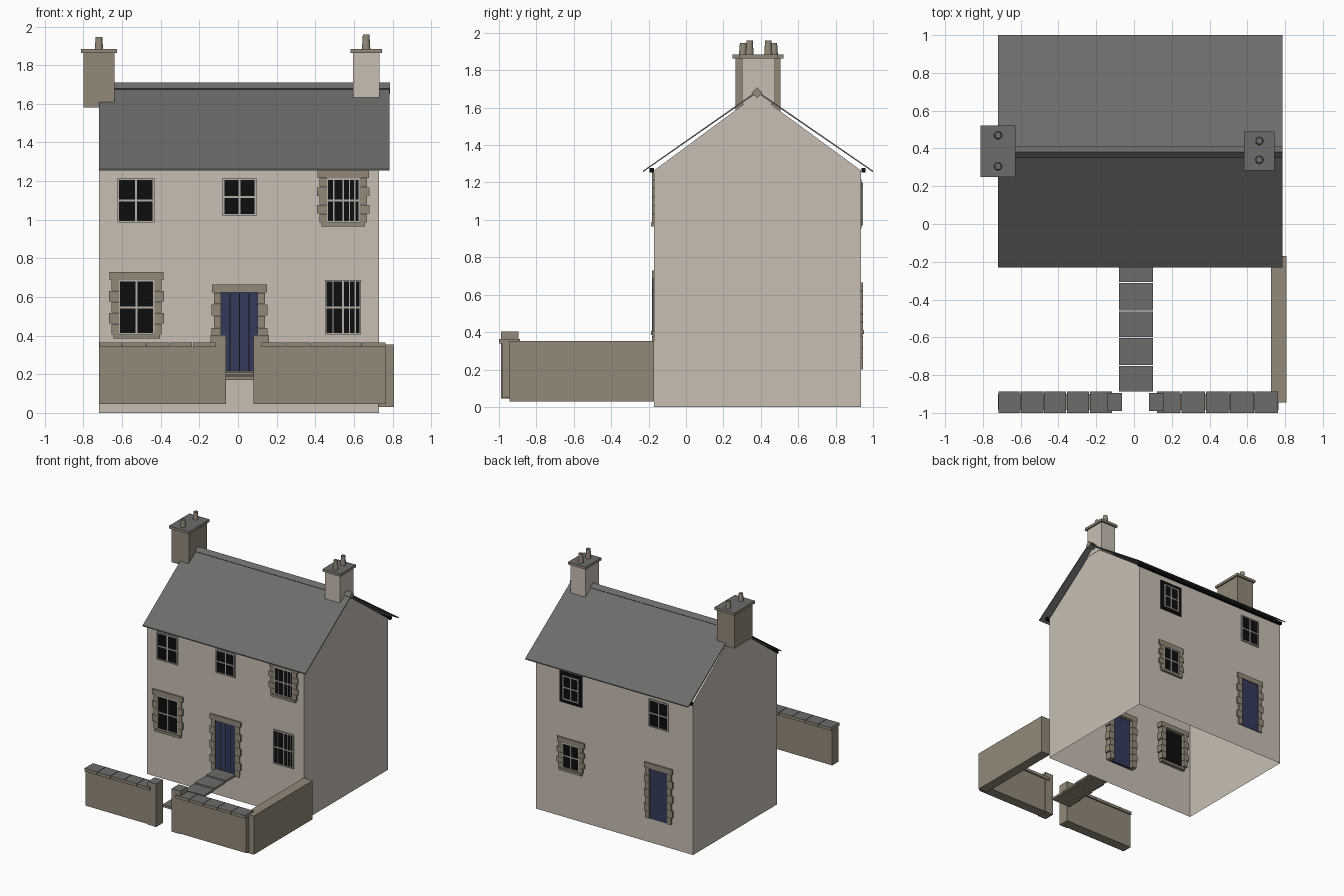
import bpy
import bmesh

old = bpy.data.objects.get("Cube")
if old:
    bpy.data.objects.remove(old, do_unlink=True)


def material(name, r, g, b):
    m = bpy.data.materials.new(name)
    m.use_nodes = True
    m.diffuse_color = (r, g, b, 1)
    bsdf = next(n for n in m.node_tree.nodes if n.type == "BSDF_PRINCIPLED")
    bsdf.inputs["Base Color"].default_value = (r, g, b, 1)
    bsdf.inputs["Roughness"].default_value = 0.9
    return m


RENDER = material("cream_render", 0.58, 0.52, 0.455)
STONE = material("brown_stone", 0.29, 0.25, 0.19)
SLATE = material("grey_slate", 0.15, 0.15, 0.147)
BLUE = material("navy_door_paint", 0.036, 0.044, 0.105)
BLACK = material("black_glass", 0.004, 0.004, 0.004)
FRAME = material("pale_frame_paint", 0.46, 0.43, 0.39)


def finish(name, bm, mat, top=None):
    """Make an object; faces that point up may take a second material."""
    bmesh.ops.recalc_face_normals(bm, faces=bm.faces)
    me = bpy.data.meshes.new(name)
    me.materials.append(mat)
    if top:
        me.materials.append(top)
        bm.normal_update()
        for f in bm.faces:
            f.material_index = int(f.normal.z > 0.7)
    bm.to_mesh(me)
    bm.free()
    ob = bpy.data.objects.new(name, me)
    bpy.context.scene.collection.objects.link(ob)
    return ob


def add_box(bm, x0, x1, y0, y1, z0, z1):
    verts = bmesh.ops.create_cube(bm, size=1)["verts"]
    for v in verts:
        v.co.x = x1 if v.co.x > 0 else x0
        v.co.y = y1 if v.co.y > 0 else y0
        v.co.z = z1 if v.co.z > 0 else z0


def boxes(name, items, mat, top=None):
    bm = bmesh.new()
    for b in items:
        add_box(bm, *b)
    return finish(name, bm, mat, top)


def prism(name, profile, x0, x1, mat, open_bottom=False):
    """Extrude a (y, z) profile along x."""
    bm = bmesh.new()
    a = [bm.verts.new((x0, y, z)) for y, z in profile]
    b = [bm.verts.new((x1, y, z)) for y, z in profile]
    bm.faces.new(a)
    bm.faces.new(b)
    for i in range(1 if open_bottom else 0, len(a)):
        j = (i + 1) % len(a)
        bm.faces.new((a[i], a[j], b[j], b[i]))
    return finish(name, bm, mat)


# House shell, open underneath
FRONT, BACK, MID = -0.17, 0.935, 0.38
LEFT_X, RIGHT_X = -0.72, 0.73
prism("house_walls", [(FRONT, 0), (BACK, 0), (BACK, 1.265), (MID, 1.672), (FRONT, 1.265)],
      LEFT_X, RIGHT_X, RENDER, open_bottom=True)

# Roof sheet, ridge and gutters
prism("roof", [(-0.23, 1.255), (MID, 1.68), (1.0, 1.255), (1.0, 1.263), (MID, 1.69), (-0.23, 1.263)],
      LEFT_X, 0.785, SLATE)
prism("ridge_cap", [(MID - 0.03, 1.68), (MID, 1.652), (MID + 0.03, 1.68), (MID, 1.71)],
      LEFT_X + 0.01, 0.785, SLATE)
prism("ridge_end", [(MID - 0.03, 1.68), (MID, 1.652), (MID + 0.03, 1.68), (MID, 1.71)],
      0.785, 0.787, STONE)
for name, y in (("front_gutter", FRONT - 0.013), ("back_gutter", BACK + 0.013)):
    boxes(name, [(LEFT_X, 0.75, y - 0.011, y + 0.011, 1.254, 1.277)], BLACK)


# Chimneys with caps and pots
def chimney(name, x0, x1, y0, y1, z0, mat, pots, pot_top):
    boxes(name + "_stack", [(x0, x1, y0, y1, z0, 1.866)], mat)
    boxes(name + "_cap", [(x0 - 0.013, x1 + 0.013, y0 - 0.016, y1 + 0.016, 1.864, 1.885)],
          STONE, SLATE)
    for i, y in enumerate(pots):
        bm = bmesh.new()
        bmesh.ops.create_cone(bm, cap_ends=True, segments=16, radius1=0.022, radius2=0.017,
                              depth=pot_top - 1.88)
        for v in bm.verts:
            v.co.x += (x0 + x1) / 2
            v.co.y += y
            v.co.z += (pot_top + 1.88) / 2
        ob = finish(f"{name}_pot_{i + 1}", bm, STONE, SLATE)
        for p in ob.data.polygons:
            p.use_smooth = len(p.vertices) == 4


chimney("right_chimney", -0.8, -0.64, 0.265, 0.505, 1.58, STONE, (0.305, 0.47), 1.945)
chimney("left_chimney", 0.595, 0.732, 0.3, 0.475, 1.62, RENDER, (0.34, 0.44), 1.96)


# Openings: each box is placed by its reach outside and inside the wall
def on_wall(back, x0, x1, z0, z1, out, inside):
    if back:
        return (x0, x1, BACK - inside, BACK + out, z0, z1)
    return (x0, x1, FRONT - out, FRONT + inside, z0, z1)


def surround(name, back, x0, x1, z0, z1, rows):
    """Lintel over alternating long and short side blocks."""
    items = [on_wall(back, x0 - 0.045, x1 + 0.045, z1, z1 + 0.042, 0.012, 0.05)]
    h = (z1 - z0) / rows
    for i in range(rows):
        w = 0.047 if i % 2 else 0.034
        a, b = z0 + i * h + 0.001, z0 + (i + 1) * h - 0.001
        items.append(on_wall(back, x0 - w, x0 + 0.003, a, b, 0.012, 0.05))
        items.append(on_wall(back, x1 - 0.003, x1 + w, a, b, 0.012, 0.05))
    boxes(name + "_stone_surround", items, STONE)


def window(name, back, x0, x1, z0, z1, stone=False, sill=False, extra=(), rim=FRAME):
    boxes(name + "_glass", [on_wall(back, x0, x1, z0, z1, 0.003, 0.02)], BLACK)
    t, out = 0.009, 0.01
    cx, cz = (x0 + x1) / 2, (z0 + z1) / 2
    boxes(name + "_frame", [
        on_wall(back, x0, x0 + t, z0, z1, out, 0), on_wall(back, x1 - t, x1, z0, z1, out, 0),
        on_wall(back, x0, x1, z0, z0 + t, out, 0), on_wall(back, x0, x1, z1 - t, z1, out, 0),
    ], rim)
    bars = [on_wall(back, cx - 0.005, cx + 0.005, z0, z1, 0.008, 0),
            on_wall(back, x0, x1, cz - 0.005, cz + 0.005, 0.008, 0)]
    for f in extra:
        x = x0 + f * (x1 - x0)
        bars.append(on_wall(back, x - 0.003, x + 0.003, z0, z1, 0.006, 0))
    boxes(name + "_bars", bars, FRAME)
    if stone:
        surround(name, back, x0, x1, z0, z1, 5)
    if sill:
        boxes(name + "_sill", [on_wall(back, x0 - 0.025, x1 + 0.025, z0 - 0.02, z0, 0.018, 0.03)],
              STONE)


def door(name, back, x0, x1, z0, z1):
    boxes(name + "_panel", [on_wall(back, x0, x1, z0, z1, 0.004, 0.02)], BLUE)
    grooves = []
    for i in (1, 2, 3):
        x = x0 + (x1 - x0) * i / 4
        grooves.append(on_wall(back, x - 0.002, x + 0.002, z0, z1, 0.005, 0))
    if not back:
        boxes(name + "_grooves", grooves, BLACK)
    surround(name, back, x0, x1, z0, z1, 7)


window("lower_right_window", False, -0.62, -0.43, 0.405, 0.688, stone=True, sill=True)
window("lower_left_window", False, 0.45, 0.637, 0.405, 0.688, extra=(0.22, 0.68, 0.84))
window("upper_right_window", False, -0.625, -0.433, 0.985, 1.215)
window("upper_middle_window", False, -0.08, 0.095, 1.02, 1.215)
window("upper_left_window", False, 0.457, 0.633, 0.985, 1.215, stone=True, sill=True,
       extra=(0.22, 0.68, 0.84))
door("front_door", False, -0.09, 0.105, 0.2, 0.623)

window("back_lower_window", True, 0.325, 0.485, 0.41, 0.622, stone=True, sill=True)
window("back_upper_right_window", True, -0.495, -0.315, 0.97, 1.2)
boxes("back_upper_left_dark_frame", [on_wall(True, 0.3, 0.51, 0.955, 1.215, 0.004, 0.02)], BLACK)
window("back_upper_left_window", True, 0.33, 0.48, 0.985, 1.185)
door("back_door", True, -0.49, -0.32, 0.2, 0.622)

# Path of shallow stepping slabs
edges = [FRONT, -0.31, -0.46, -0.6, -0.75, -0.89]
boxes("path_slabs", [(-0.08, 0.1, edges[i + 1] + 0.003, edges[i] - 0.003,
                      0.198 - 0.007 * i, 0.216 - 0.007 * i) for i in range(5)], STONE, SLATE)


# Garden walls with coping stones and gate piers
def garden_wall(name, x0, x1, pier0, pier1, cope0, cope1, count):
    boxes(name, [(x0, x1, -0.985, -0.9, 0.047, 0.342)], STONE)
    boxes(name + "_gate_pier", [(pier0, pier1, -0.989, -0.896, 0.045, 0.404)], STONE, SLATE)
    w = (cope1 - cope0) / count
    boxes(name + "_coping", [(cope0 + i * w + 0.002, cope0 + (i + 1) * w - 0.002,
                              -1.0, -0.888, 0.34, 0.364) for i in range(count)], STONE, SLATE)


garden_wall("right_garden_wall", -0.72, -0.07, -0.142, -0.063, -0.72, -0.115, 5)
garden_wall("left_garden_wall", 0.085, 0.765, 0.08, 0.16, 0.12, 0.765, 5)
boxes("side_garden_wall", [(0.725, 0.808, -0.945, FRONT, 0.03, 0.353)], STONE)
